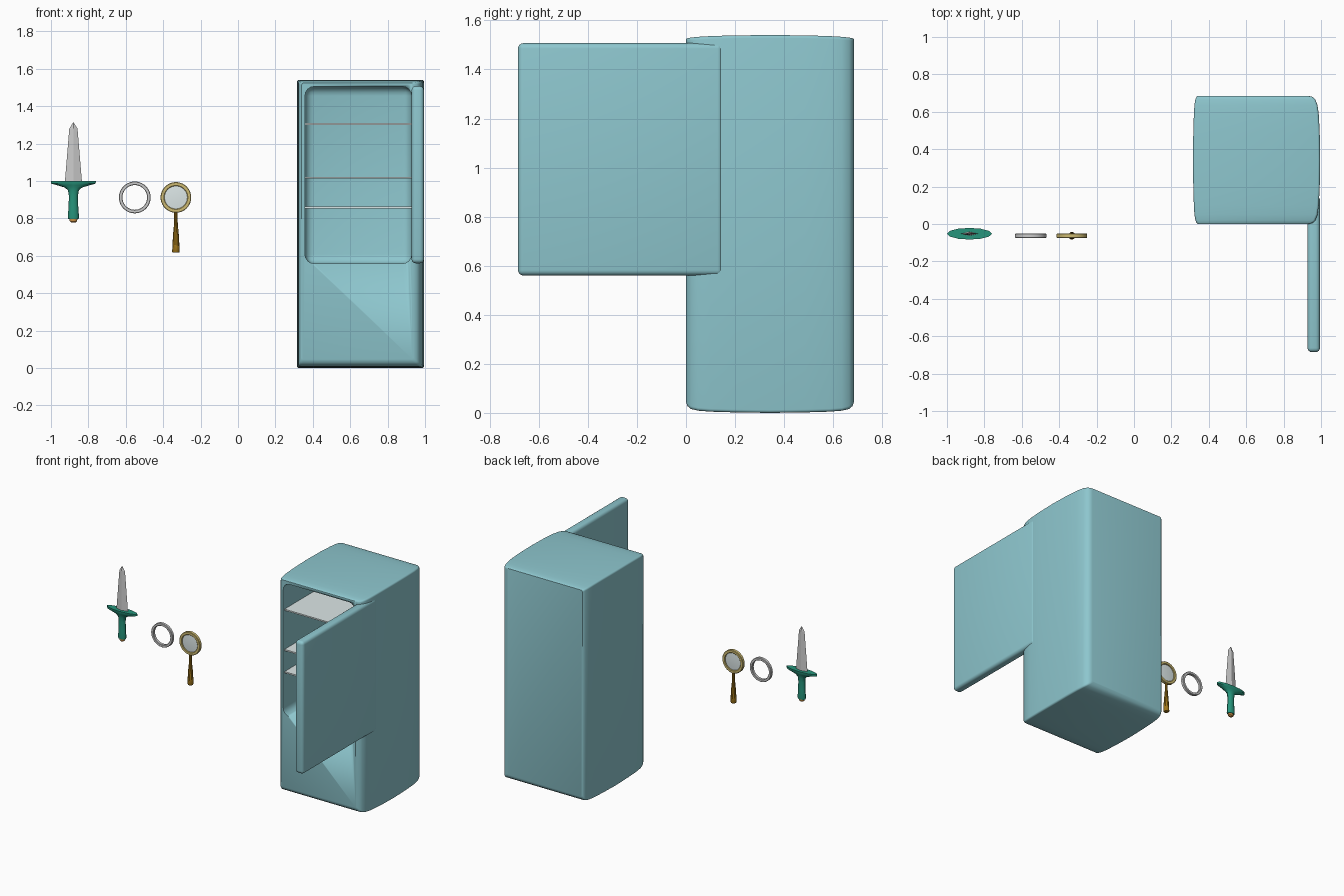
import bpy, bmesh, math
from mathutils import Vector

if "Cube" in bpy.data.objects:
    bpy.data.objects.remove(bpy.data.objects["Cube"])

def material(name, rgb):
    m = bpy.data.materials.new(name)
    m.diffuse_color = (*rgb, 1)
    m.use_nodes = True
    m.node_tree.nodes["Principled BSDF"].inputs["Base Color"].default_value = m.diffuse_color
    return m

TEAL = material("fridge_teal", (0.27, 0.57, 0.62))
GLASS = material("pale_glass", (0.72, 0.80, 0.80))
GREEN = material("hilt_green", (0.02, 0.30, 0.20))
GOLD = material("frame_gold", (0.62, 0.50, 0.17))
BROWN = material("handle_brown", (0.35, 0.18, 0.01))
ORANGE = material("pommel_orange", (0.60, 0.28, 0.06))

def finish(bm, name, mat=None, angle=35):
    bmesh.ops.recalc_face_normals(bm, faces=bm.faces)
    me = bpy.data.meshes.new(name)
    bm.to_mesh(me)
    bm.free()
    ob = bpy.data.objects.new(name, me)
    bpy.context.collection.objects.link(ob)
    if mat:
        me.materials.append(mat)
    bpy.ops.object.select_all(action='DESELECT')
    ob.select_set(True)
    bpy.context.view_layer.objects.active = ob
    if angle:
        bpy.ops.object.shade_smooth_by_angle(angle=math.radians(angle))
    return ob

def loft(rings, name, mat=None, closed=False, angle=35):
    bm = bmesh.new()
    vs = [[bm.verts.new(p) for p in r] for r in rings]
    n = len(vs[0])
    for i in range(len(vs) if closed else len(vs) - 1):
        a, b = vs[i], vs[(i + 1) % len(vs)]
        for k in range(n):
            bm.faces.new((a[k], a[(k + 1) % n], b[(k + 1) % n], b[k]))
    if not closed:
        bm.faces.new(vs[0])
        bm.faces.new(vs[-1])
    return finish(bm, name, mat, angle)

def rounded_rect(y, x0, x1, z0, z1, r, seg=4):
    pts = []
    for cx, cz, a0 in ((x1 - r, z1 - r, 0), (x0 + r, z1 - r, 90), (x0 + r, z0 + r, 180), (x1 - r, z0 + r, 270)):
        for k in range(seg + 1):
            a = math.radians(a0 + 90 * k / seg)
            pts.append((cx + r * math.cos(a), y, cz + r * math.sin(a)))
    return pts

def ellipse(cx, cy, z, rx, ry, n=16):
    return [(cx + rx * math.cos(2 * math.pi * k / n), cy + ry * math.sin(2 * math.pi * k / n), z) for k in range(n)]

def box(name, lo, hi, bevel=0, mat=None, seg=4):
    bm = bmesh.new()
    bmesh.ops.create_cube(bm, size=1)
    lo, hi = Vector(lo), Vector(hi)
    for v in bm.verts:
        v.co = Vector([(lo[i] + hi[i]) / 2 + v.co[i] * (hi[i] - lo[i]) for i in range(3)])
    if bevel:
        bmesh.ops.bevel(bm, geom=bm.edges[:], offset=bevel, segments=seg, profile=0.5, affect='EDGES')
    return finish(bm, name, mat)

# Fridge body: sections along y with softly bowed sides, top and base
half = [(0, .340, .935, .045, 1.524), (.006, .334, .955, .028, 1.527), (.02, .328, .970, .016, 1.530),
        (.05, .323, .981, .009, 1.533), (.1, .320, .988, .005, 1.536), (.2, .317, .993, .002, 1.539)]
rows = half + [(.343, .315, .995, 0, 1.54)] + [(.685 - h[0], *h[1:]) for h in reversed(half)]
body = loft([rounded_rect(*r, .012) for r in rows], "fridge_body", TEAL)

# Rounded storage cavity cut into the front
cutter = box("cavity_cutter", (.358, -.2, .558), (.928, .62, 1.505), .05, TEAL)
cutter.hide_render = True
cutter.hide_viewport = False
mod = body.modifiers.new("cavity", 'BOOLEAN')
mod.object = cutter
mod.operation = 'DIFFERENCE'
mod.solver = 'EXACT'
bpy.context.view_layer.objects.active = body
bpy.ops.object.modifier_apply(modifier="cavity")
bpy.data.objects.remove(cutter)

# Open door, its hinge side running into the body
box("fridge_door", (.928, -.685, .56), (.994, .15, 1.507), .022, TEAL)

# Glass shelves
for i, z in enumerate((.858, 1.017, 1.305)):
    box(f"shelf_{i + 1}", (.356, .015, z - .005), (.93, .622, z + .005), 0, GLASS)

# Dagger: flat diamond blade, flared guard and grip, pommel
sx, sy = -.88, -.052
blade = [(.99, .046, .011), (1.28, .022, .008), (1.312, .002, .001)]
loft([ellipse(sx, sy, z, w, d, 4) for z, w, d in blade], "dagger_blade", None, angle=0)
hilt = [(.797, .028, .020), (.806, .030, .021), (.86, .026, .019), (.92, .024, .019), (.95, .029, .020),
        (.965, .046, .023), (.978, .090, .027), (.986, .119, .030), (1.0, .120, .031)]
loft([ellipse(sx, sy, *h, 12) for h in hilt], "dagger_hilt", GREEN)
pommel = [(.778, .012, .010), (.784, .019, .015), (.80, .022, .016)]
loft([ellipse(sx, sy, *p, 12) for p in pommel], "dagger_pommel", ORANGE)

# Ring bands: small rounded section swept round the y axis
def band(name, cx, cy, cz, r_in, r_out, d, mat=None, n=40):
    c = d * .25
    sec = [(r_in, -d + c), (r_in + c, -d), (r_out - c, -d), (r_out, -d + c),
           (r_out, d - c), (r_out - c, d), (r_in + c, d), (r_in, d - c)]
    rings = []
    for k in range(n):
        a = 2 * math.pi * k / n
        rings.append([(cx + r * math.cos(a), cy + y, cz + r * math.sin(a)) for r, y in sec])
    return loft(rings, name, mat, closed=True)

band("ring_band", -.552, -.063, .912, .066, .085, .011)

# Hand mirror: frame, lens and flared handle
mx, my, mz = -.332, -.063, .912
band("mirror_frame", mx, my, mz, .061, .082, .012, GOLD)
lens = [(-.007, .03), (-.004, .064), (.004, .064), (.007, .03)]
loft([[(mx + r * math.cos(a * math.pi / 20), my + y, mz + r * math.sin(a * math.pi / 20)) for a in range(40)]
      for y, r in lens], "mirror_lens", GLASS)
handle = [(.617, .017), (.622, .020), (.66, .0185), (.72, .015), (.76, .011), (.79, .009), (.835, .009)]
loft([ellipse(mx, my, z, r, r, 10) for z, r in handle], "mirror_handle", BROWN)
